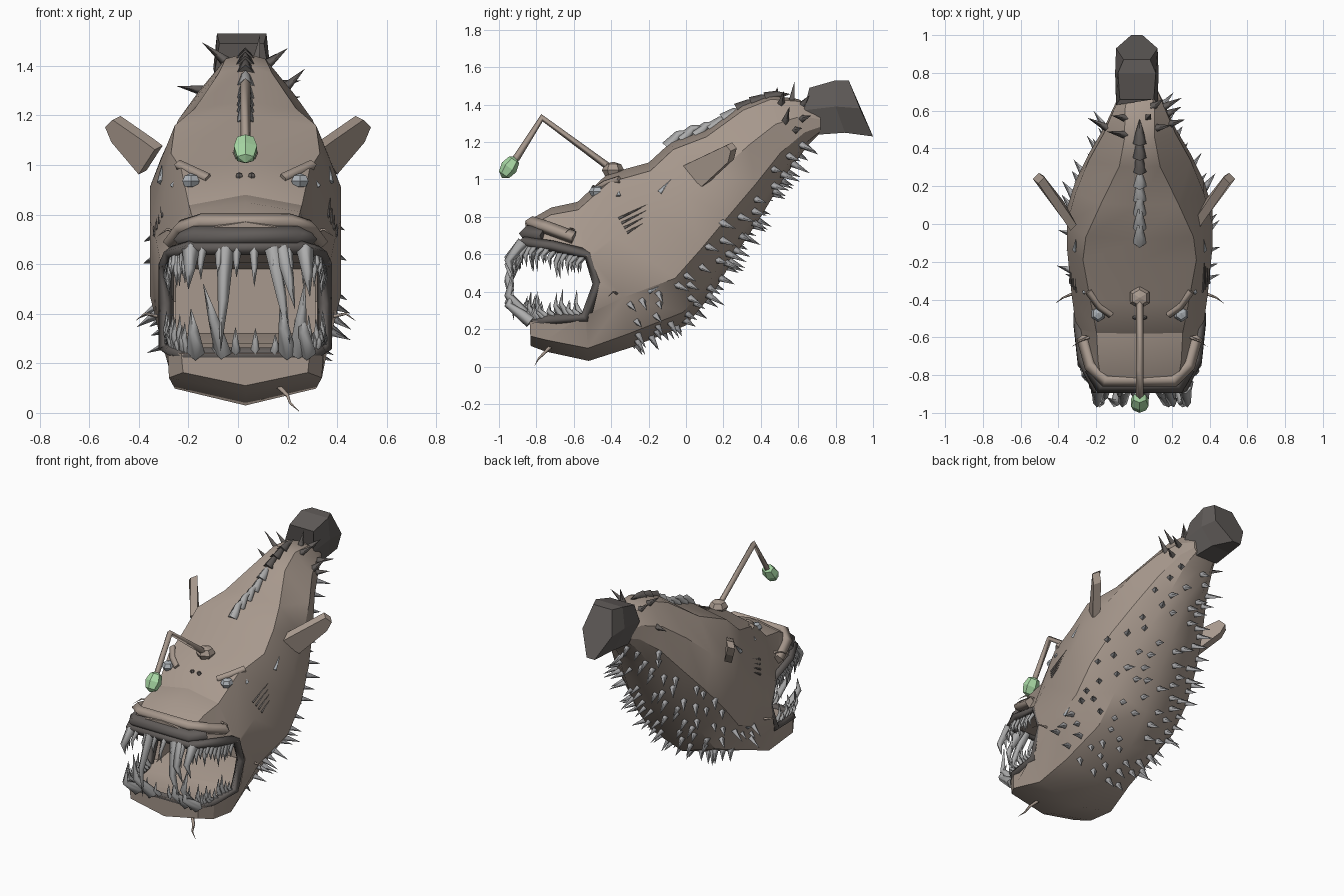
import bpy, bmesh, math, random
from mathutils import Vector
from mathutils.bvhtree import BVHTree

random.seed(4)
if "Cube" in bpy.data.objects:
    bpy.data.objects.remove(bpy.data.objects["Cube"])
MID = 0.03  # sideways offset of the fish's centre line


def material(name, rgb):
    m = bpy.data.materials.new(name)
    m.use_nodes = True
    m.diffuse_color = (*rgb, 1)
    m.node_tree.nodes["Principled BSDF"].inputs["Base Color"].default_value = (*rgb, 1)
    return m


SKIN = material("tan skin", (0.39, 0.318, 0.268))
DARK = material("dark skin", (0.12, 0.108, 0.102))
TOOTH = material("tooth grey", (0.42, 0.42, 0.42))
SPINE = material("spine grey", (0.38, 0.38, 0.39))
EYE = material("pale eye", (0.42, 0.45, 0.48))
GLOW = material("glowing green", (0.4, 0.7, 0.38))


def finish(bm, name, mat):
    bmesh.ops.recalc_face_normals(bm, faces=bm.faces)
    me = bpy.data.meshes.new(name)
    bm.to_mesh(me)
    bm.free()
    me.materials.append(mat)
    ob = bpy.data.objects.new(name, me)
    bpy.context.collection.objects.link(ob)
    ob.location.x = MID
    return ob


def select(ob):
    bpy.ops.object.select_all(action='DESELECT')
    ob.select_set(True)
    bpy.context.view_layer.objects.active = ob


def loft(name, rings, mat):
    bm = bmesh.new()
    rows = [[bm.verts.new(p) for p in ring] for ring in rings]
    n = len(rows[0])
    for a, b in zip(rows, rows[1:]):
        for i in range(n):
            bm.faces.new((a[i], a[(i + 1) % n], b[(i + 1) % n], b[i]))
    bm.faces.new(rows[0])
    bm.faces.new(rows[-1])
    return finish(bm, name, mat)


def tubes(name, paths, mat, taper=True, closed=False):
    """Four-sided tubes; each path is (points, radius), tapering to a tip."""
    cu = bpy.data.curves.new(name, 'CURVE')
    cu.dimensions = '3D'
    cu.bevel_depth = 1
    cu.bevel_resolution = 0
    cu.use_fill_caps = True
    for pts, r in paths:
        sp = cu.splines.new('POLY')
        sp.points.add(len(pts) - 1)
        sp.use_cyclic_u = closed
        for i, p in enumerate(pts):
            sp.points[i].co = (*p, 1)
            k = 1 - i / (len(pts) - 1) if taper else 1
            sp.points[i].radius = r * max(k ** 0.7, 0.03)
    cu.materials.append(mat)
    ob = bpy.data.objects.new(name, cu)
    bpy.context.collection.objects.link(ob)
    ob.location.x = MID
    select(ob)
    bpy.ops.object.convert(target='MESH')
    bpy.context.object.data.shade_flat()


def blob(name, centre, scale, mat, tilt=0):
    bm = bmesh.new()
    bmesh.ops.create_uvsphere(bm, u_segments=6, v_segments=4, radius=1)
    ob = finish(bm, name, mat)
    ob.location = Vector(centre) + Vector((MID, 0, 0))
    ob.scale = scale
    ob.rotation_euler.x = tilt


def mirrored(pts):
    """Right-hand points followed by their left-hand mirror images."""
    return [Vector(p) for p in pts] + [Vector((-x, y, z)) for x, y, z in reversed(pts)]


# Body: stations of (top y, top z, bottom y, bottom z, half width, shoulder, belly)
stations = [
    (-0.86, 0.77, -0.83, 0.11, 0.265, 0.75, 0.95), (-0.72, 0.85, -0.75, 0.08, 0.315, 0.7, 0.98),
    (-0.58, 0.88, -0.52, 0.03, 0.335, 0.68, 0.85), (-0.42, 1.03, -0.3, 0.1, 0.36, 0.72, 0.7),
    (-0.2, 1.09, 0, 0.22, 0.385, 0.78, 0.62), (-0.08, 1.2, 0.15, 0.4, 0.385, 0.74, 0.6),
    (0.1, 1.26, 0.28, 0.62, 0.34, 0.6, 0.6), (0.3, 1.4, 0.4, 0.8, 0.27, 0.4, 0.6),
    (0.45, 1.45, 0.53, 1.02, 0.19, 0.42, 0.6), (0.6, 1.43, 0.65, 1.18, 0.13, 0.6, 0.7),
    (0.72, 1.36, 0.72, 1.25, 0.09, 0.66, 0.8)]
rings = []
for ty, tz, by, bz, w, shoulder, belly in stations:
    def at(u, t):
        return (u * w, ty + (by - ty) * t, tz + (bz - tz) * t)
    half = [(shoulder, 0.05), (1, 0.36), (1, 0.71), (belly, 0.92)]
    rings.append([at(0, 0)] + [at(u, t) for u, t in half] + [at(0, 1)]
                 + [at(-u, t) for u, t in reversed(half)])
body = loft("body", rings, SKIN)
shape = bmesh.new()
shape.from_mesh(body.data)
bmesh.ops.triangulate(shape, faces=shape.faces)
surface = BVHTree.FromBMesh(shape)


def on_side(side, y, z):
    return surface.ray_cast(Vector((side * 2, y, z)), Vector((-side, 0, 0)))[0]


def on_front(x, z):
    return surface.ray_cast(Vector((x, -2, z)), Vector((0, 1, 0)))[0]


# Mouth opening and throat cut out of the body
gape = [(-1.1, 0.66), (-0.9, 0.66), (-0.62, 0.63), (-0.51, 0.58), (-0.46, 0.45),
        (-0.5, 0.29), (-0.6, 0.25), (-1.1, 0.23)]
throat = [(-0.6, 0.61), (-0.25, 0.58), (-0.25, 0.32), (-0.6, 0.27)]
for outline, half in ((gape, 0.8), (throat, 0.28)):
    cutter = loft("mouth_cutter", [[(s * half, y, z) for y, z in outline] for s in (-1, 1)], SKIN)
    cutter.hide_render = True
    mod = body.modifiers.new("mouth", 'BOOLEAN')
    mod.operation = 'DIFFERENCE'
    mod.solver = 'EXACT'
    mod.object = cutter
    select(body)
    bpy.ops.object.modifier_apply(modifier=mod.name)
    bpy.data.objects.remove(cutter)
select(body)
bpy.ops.object.shade_smooth_by_angle(angle=math.radians(30))

# Lips, gum and snout fold
upper = mirrored([(-0.32, -0.52, 0.6), (-0.3, -0.72, 0.645), (-0.23, -0.87, 0.665)])
lower = mirrored([(-0.32, -0.54, 0.26), (-0.3, -0.74, 0.25), (-0.24, -0.815, 0.235)])
corners = [Vector((s * 0.32, -0.47, 0.44)) for s in (1, -1)]
tubes("lips", [(upper + corners[:1] + lower[::-1] + corners[1:], 0.03)], DARK, False, True)
tubes("upper_gum", [(mirrored([(-0.25, -0.76, 0.7), (-0.2, -0.855, 0.71)]), 0.045)], DARK, False)
tubes("snout_fold", [(mirrored([(-0.3, -0.6, 0.69), (-0.26, -0.75, 0.745),
                                (-0.18, -0.83, 0.77)]), 0.035)], SKIN, False)


# Teeth: small rows along both jaws, then long curved fangs
def along(path, t):
    f = t * (len(path) - 1)
    i = min(int(f), len(path) - 2)
    return path[i].lerp(path[i + 1], f - i)


teeth = []
for path, up, count in ((upper, -1, 32), (lower, 1, 30)):
    for i in range(count):
        p = along(path, (i + 0.5) / count)
        p.x *= 0.96
        h = random.uniform(0.08, 0.16)
        out = Vector((p.x * 0.05, -0.03 - 0.03 * random.random(), 0))
        mid = p + out + Vector((0, 0, up * h * 0.5))
        teeth.append(([p, mid, p + out * 0.8 + Vector((0, 0, up * h))], 0.02))
for x, z, tx, tz in ((-0.08, 0.66, -0.1, 0.25), (0.11, 0.66, 0.18, 0.28), (0.15, 0.66, 0.2, 0.42),
                     (-0.22, 0.66, -0.23, 0.5), (0.24, 0.66, 0.26, 0.47),
                     (-0.09, 0.24, -0.17, 0.52), (0.17, 0.24, 0.14, 0.45),
                     (0.21, 0.24, 0.24, 0.53), (-0.2, 0.24, -0.22, 0.42), (0.25, 0.24, 0.22, 0.42)):
    y = -0.87 if z > 0.5 else -0.83
    teeth.append(([(x, y, z), ((x + tx) / 2, -0.95, (z + tz) / 2), (tx, -0.92, tz)], 0.036))
tubes("teeth", teeth, TOOTH)

# Tail fin: a short flared six-sided block
loft("tail_fin", [
    [(-0.09, 0.66, 1.49), (0.09, 0.66, 1.49), (0.11, 0.63, 1.37),
     (0.08, 0.71, 1.24), (-0.08, 0.71, 1.24), (-0.11, 0.63, 1.37)],
    [(-0.1, 0.8, 1.53), (0.1, 0.8, 1.53), (0.115, 0.8, 1.39),
     (0.07, 0.85, 1.25), (-0.07, 0.85, 1.25), (-0.115, 0.8, 1.39)],
    [(-0.07, 0.87, 1.53), (0.07, 0.87, 1.53), (0.11, 0.93, 1.38),
     (0.03, 1, 1.23), (-0.03, 1, 1.23), (-0.11, 0.93, 1.38)]], DARK).location.x = 0.015

# Side fins, leaning outward at the lower edge
fin = [(0.32, -0.02, 1.07), (0.36, 0.04, 1.1), (0.49, 0.23, 1.19), (0.52, 0.255, 1.16),
       (0.495, 0.24, 1.1), (0.385, 0.1, 0.97)]
for side, label in ((1, "left_fin"), (-1, "right_fin")):
    loft(label, [[(side * (x + d), y - d, z - d * 0.5) for x, y, z in fin]
                 for d in (-0.016, 0.016)], SKIN).location.x = 0

# Lure
tubes("lure_stalk", [([(0, -0.39, 1.05), (0, -0.77, 1.33), (0, -0.91, 1.11)], 0.02)], SKIN, False)
blob("lure_base", (0, -0.39, 1.05), (0.06, 0.06, 0.045), SKIN)
blob("lure_bulb", (0, -0.946, 1.065), (0.054, 0.046, 0.068), GLOW, -0.6)

# Eyes under heavy brows, nostrils, gill slits, pale scars and whiskers
slits, scars, whiskers = [], [], []
for side in (-1, 1):
    p = on_front(side * 0.22, 0.935)
    blob("left_eye" if side > 0 else "right_eye", p, (0.04, 0.045, 0.032), EYE)
    inner, outer = on_front(side * 0.15, 0.945), on_front(side * 0.27, 1.0)
    tubes("brow", [([inner, (inner + outer) / 2 + Vector((0, -0.02, 0)), outer], 0.022)], SKIN, False)
    n = on_front(side * 0.025, 0.955)
    blob("nostril", n, (0.016, 0.012, 0.016), DARK)
    for i in range(4):
        a = on_side(side, -0.36 + 0.015 * i, 0.79 - 0.025 * i)
        b = on_side(side, -0.2 - 0.01 * i, 0.87 - 0.035 * i)
        slits.append(([a, a.lerp(b, 0.5), b], 0.008))
    for y, z, dy, dz in ((-0.14, 0.93, 0.06, 0.07), (-0.36, 0.91, 0.01, 0.1), (-0.2, 0.4, 0.06, 0.03)):
        scars.append(([on_side(side, y, z), on_side(side, y + dy, z + dz)], 0.014))
    for y, z in ((-0.6, 0.73), (-0.37, 0.39)):
        p = on_side(side, y, z)
        whiskers.append(([p, p + Vector((side * 0.05, -0.02, 0.01)),
                          p + Vector((side * 0.09, -0.05, -0.02))], 0.008))
whiskers.append(([(0.13, -0.72, 0.11), (0.17, -0.76, 0.07), (0.18, -0.79, 0.04),
                  (0.22, -0.81, 0.003)], 0.012))
tubes("gill_slits", slits, DARK)
tubes("scars", scars, EYE)
tubes("whiskers", whiskers, SKIN)

# Evenly scattered spines: pale under the belly, dark around the tail root
spines, tail_spines, taken = [], [], []
faces = [f for f in shape.faces if f.calc_center_median().y > -0.3
         and (f.normal.z < -0.2 or f.calc_center_median().y > 0.45)]
for f in random.choices(faces, [f.calc_area() for f in faces], k=260):
    a, b, c = [v.co for v in f.verts]
    u, v = sorted((random.random(), random.random()))
    p = a * u + b * (v - u) + c * (1 - v)
    if p.y < 0.64 and abs(p.x) > 0.03 and all((p - q).length > 0.065 for q in taken):
        taken.append(p)
        tip = p + (f.normal + Vector((0, 0.1, 0.1))) * random.uniform(0.06, 0.11)
        group = tail_spines if f.normal.z > -0.2 else spines
        group.append(([p - f.normal * 0.01, tip], 0.022))
tubes("belly_spines", spines, SPINE)
tubes("tail_root_spines", tail_spines, DARK)

# Crest of backward-leaning blades along the back, lower and darker toward the tail
crest = []
for i in range(8):
    y = -0.1 + 0.075 * i
    z = surface.ray_cast(Vector((0, y, 3)), Vector((0, 0, -1)))[0].z
    rise = 0.085 - 0.01 * i
    crest.append(([(0, y, z - 0.01), (0, y + 0.06, z + rise * 0.7), (0, y + 0.13, z + rise)], 0.036))
tubes("front_crest", crest[:5], TOOTH)
tubes("rear_crest", crest[5:], DARK)
shape.free()
